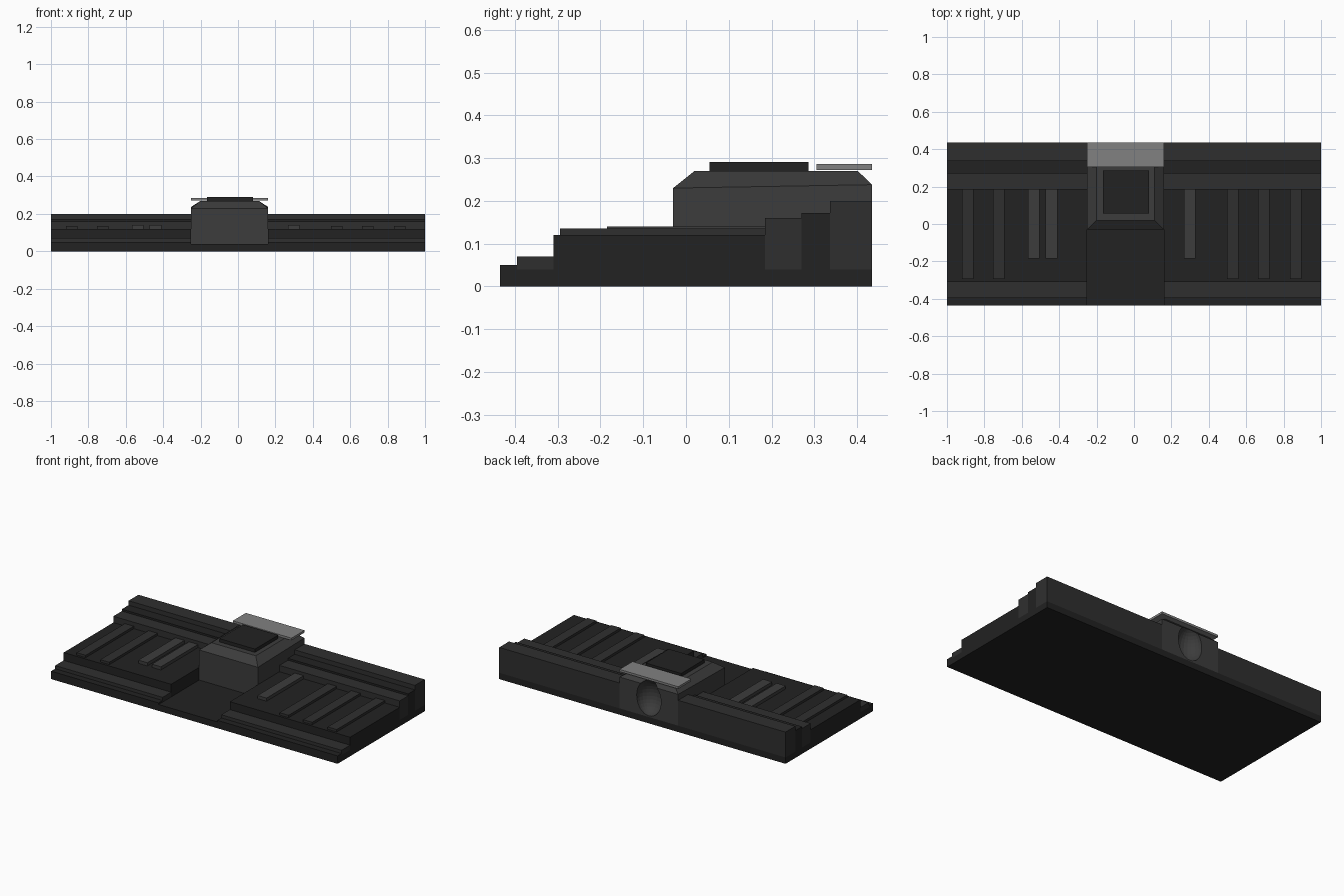
import bpy, bmesh

if "Cube" in bpy.data.objects:
    bpy.data.objects.remove(bpy.data.objects["Cube"])


def material(name, value):
    m = bpy.data.materials.new(name)
    m.diffuse_color = (value, value, value, 1)
    m.use_nodes = True
    m.node_tree.nodes["Principled BSDF"].inputs["Base Color"].default_value = m.diffuse_color
    return m


dark = material("dark_grey", 0.016)
mid = material("mid_grey", 0.028)
light = material("block_grey", 0.045)
pale = material("pale_grey", 0.22)


def add(name, bm, mat):
    bmesh.ops.recalc_face_normals(bm, faces=bm.faces[:])
    me = bpy.data.meshes.new(name)
    bm.to_mesh(me)
    bm.free()
    ob = bpy.data.objects.new(name, me)
    bpy.context.collection.objects.link(ob)
    if mat:
        me.materials.append(mat)
    return ob


def box(name, x, y, z, mat):
    bm = bmesh.new()
    for v in bmesh.ops.create_cube(bm, size=1)["verts"]:
        v.co = [a[0] if c < 0 else a[1] for a, c in zip((x, y, z), v.co)]
    return add(name, bm, mat)


# Base slab
L, R = -0.25, 0.16
F, B = -0.435, 0.435
box("base_slab", (-1, 1), (F, B), (0, 0.04), dark)

# Stepped terraces on each side of the central gap
for side, x in (("left", (-1, L)), ("right", (R, 1))):
    box(side + "_front_lip", x, (F, -0.395), (0.04, 0.05), dark)
    box(side + "_front_step", x, (-0.395, -0.31), (0.04, 0.07), mid)
    box(side + "_deck", x, (-0.31, 0.185), (0.04, 0.12), dark)
    box(side + "_low_wall", x, (0.185, 0.27), (0.04, 0.16), mid)
    box(side + "_wall_channel", x, (0.27, 0.337), (0.04, 0.172), dark)
    box(side + "_rear_wall", x, (0.337, B), (0.04, 0.20), mid)

# Raised ribs on the decks
for x in (-0.92, -0.755, 0.497, 0.662, 0.833):
    box("long_rib", (x, x + 0.063), (-0.295, 0.185), (0.12, 0.135), mid)
for x in (-0.567, -0.472, 0.266):
    box("short_rib", (x, x + 0.063), (-0.185, 0.185), (0.12, 0.14), light)

# Central block with chamfered crown: stacked rectangular loops
bm = bmesh.new()
loops = []
for x0, x1, y0, y1, yb, z, zb in ((L, R, -0.03, B, B, 0.04, 0.04),
                                  (L, R, -0.03, B, B, 0.23, 0.23),
                                  (-0.20, 0.11, 0.02, 0.402, 0.402, 0.27, 0.27)):
    loops.append([bm.verts.new(p) for p in
                  ((x0, y0, z), (x1, y0, z), (x1, yb, zb), (x0, yb, zb))])
# Rear edge of the crown slope starts slightly higher
for v in loops[1][2:]:
    v.co.z = 0.238
for a, b in zip(loops, loops[1:]):
    for i in range(4):
        j = (i + 1) % 4
        bm.faces.new((a[i], a[j], b[j], b[i]))
bm.faces.new(loops[0])
bm.faces.new(loops[-1])
block = add("central_block", bm, light)

# Rounded recess in the back of the block
bm = bmesh.new()
bmesh.ops.create_uvsphere(bm, u_segments=24, v_segments=16, radius=1)
for v in bm.verts:
    v.co = (v.co.x * 0.085 - 0.045, v.co.y * 0.085 + B, v.co.z * 0.11 + 0.157)
cutter = add("recess_cutter", bm, None)
cutter.hide_render = True
cutter.hide_set(True)
mod = block.modifiers.new("recess", "BOOLEAN")
mod.operation = "DIFFERENCE"
mod.object = cutter
mod.solver = "EXACT"

# Top pad and rear plate
box("top_pad", (-0.167, 0.08), (0.055, 0.287), (0.27, 0.291), dark)
box("rear_plate", (L, R), (0.305, B), (0.272, 0.286), pale)
